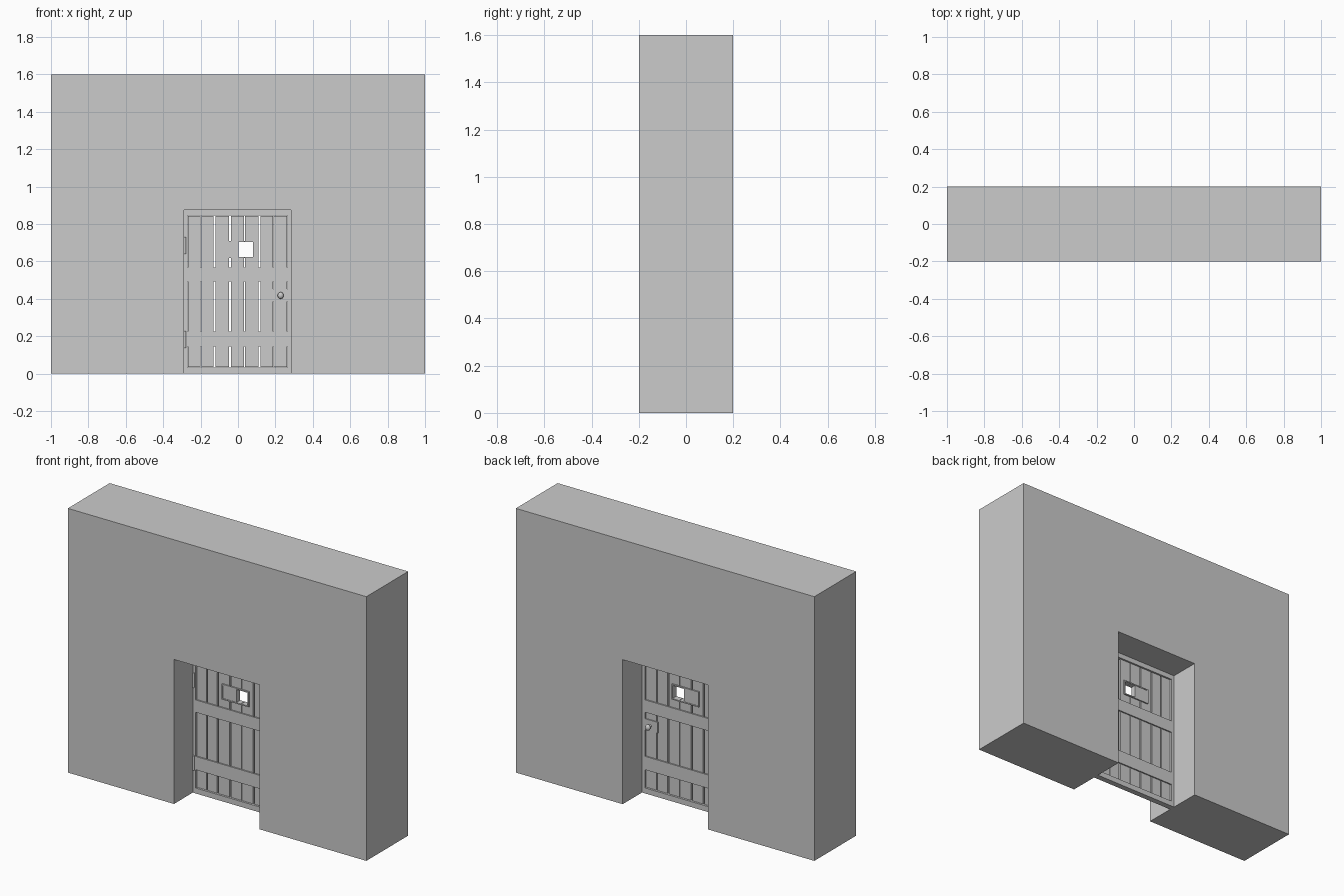
import bpy, bmesh
from mathutils import Matrix, Vector

if "Cube" in bpy.data.objects:
    bpy.data.objects.remove(bpy.data.objects["Cube"])


def make_object(name, bm):
    mesh = bpy.data.meshes.new(name)
    bmesh.ops.recalc_face_normals(bm, faces=bm.faces)
    bm.to_mesh(mesh)
    bm.free()
    ob = bpy.data.objects.new(name, mesh)
    bpy.context.collection.objects.link(ob)
    return ob


def add_box(bm, x0, x1, y0, y1, z0, z1):
    mat = Matrix.Translation(((x0 + x1) / 2, (y0 + y1) / 2, (z0 + z1) / 2))
    mat = mat @ Matrix.Diagonal((x1 - x0, y1 - y0, z1 - z0, 1))
    bmesh.ops.create_cube(bm, size=1, matrix=mat)


def boxes(name, items):
    bm = bmesh.new()
    for b in items:
        add_box(bm, *b)
    return make_object(name, bm)


def extruded_profile(name, points, y0, y1):
    bm = bmesh.new()
    face = bm.faces.new([bm.verts.new((x, y0, z)) for x, z in points])
    ext = bmesh.ops.extrude_face_region(bm, geom=[face])["geom"]
    verts = [v for v in ext if isinstance(v, bmesh.types.BMVert)]
    bmesh.ops.translate(bm, verts=verts, vec=(0, y1 - y0, 0))
    return make_object(name, bm)


# Wall with a doorway cut out of its lower edge
L, R, TOP = -0.289, 0.284, 0.875
extruded_profile("wall", [(-1, 0), (L, 0), (L, TOP), (R, TOP), (R, 0),
                          (1, 0), (1, 1.6), (-1, 1.6)], -0.2, 0.2)

# Door frame
F0, F1 = -0.02, 0.015
IL, IR, IB, IT = -0.27, 0.265, 0.033, 0.845
boxes("door_frame", [(L, IL, F0, F1, 0, TOP), (IR, R, F0, F1, 0, TOP),
                     (IL, IR, F0, F1, 0, IB), (IL, IR, F0, F1, IT, TOP)])

# Vertical planks, separated by uneven gaps
P0, P1 = -0.013, 0.008
gaps = [(-0.268, .004), (-0.198, .007), (-0.125, .01), (-0.043, .009),
        (0.035, .004), (0.114, .01), (0.189, .004), (0.263, .004)]
planks = boxes("door_planks", [
    (a + ga / 2, b - gb / 2, P0, P1, IB + .003, IT - .003)
    for (a, ga), (b, gb) in zip(gaps, gaps[1:])])

# Peep window opening through the planks
cutter = boxes("window_cutter", [(0.004, 0.079, -0.1, 0.1, 0.624, 0.703)])
cutter.hide_render = True
cutter.hide_viewport = True
mod = planks.modifiers.new("window", 'BOOLEAN')
mod.object = cutter
mod.operation = 'DIFFERENCE'
mod.solver = 'EXACT'

# Cross battens on both faces of the door
for name, y0, y1 in (("front_batten", -0.021, P0), ("back_batten", P1, 0.016)):
    boxes(name, [(IL, IR, y0, y1, 0.492, 0.567), (IL, IR, y0, y1, 0.144, 0.225)])

# Sliding shutter with its rails, on both faces
for name, y0, y1, s in (("front_window", -0.021, P0, 1), ("back_window", P1, 0.016, -1)):
    sh = (y0 + .003, y1) if s > 0 else (y0, y1 - .003)
    boxes(name + "_rails", [(-0.095, 0.085, y0, y1, 0.703, 0.710),
                            (-0.095, 0.085, y0, y1, 0.617, 0.624),
                            (0.079, 0.085, y0, y1, 0.624, 0.703),
                            (-0.095, -0.089, y0, y1, 0.624, 0.703)])
    boxes(name + "_shutter", [(-0.089, 0.004, *sh, 0.624, 0.703)])

# Lock plates and knobs on both faces
for name, y, s in (("front", P0, -1), ("back", P1, 1)):
    ya, yb = sorted((y, y + s * 0.006))
    boxes(name + "_lock_plate", [(0.18, 0.266, ya, yb, 0.385, 0.452)])
    bm = bmesh.new()
    bmesh.ops.create_uvsphere(
        bm, u_segments=20, v_segments=12, radius=1,
        matrix=Matrix.Translation((0.228, y + s * 0.032, 0.418)) @ Matrix.Diagonal((.016, .013, .018, 1)))
    bmesh.ops.create_cone(
        bm, cap_ends=True, segments=16, radius1=.007, radius2=.007, depth=.026,
        matrix=Matrix.Translation((0.228, y + s * 0.013, 0.418)) @ Matrix.Rotation(1.5708, 4, 'X'))
    knob = make_object(name + "_knob", bm)
    for p in knob.data.polygons:
        p.use_smooth = len(p.vertices) < 5

# Hinge barrels at the left edge
for name, z in (("lower_hinge", 0.183), ("upper_hinge", 0.685)):
    bm = bmesh.new()
    bmesh.ops.create_cone(bm, cap_ends=True, segments=12, radius1=.006, radius2=.006,
                          depth=.09, matrix=Matrix.Translation((-0.283, -0.023, z)))
    make_object(name, bm)
